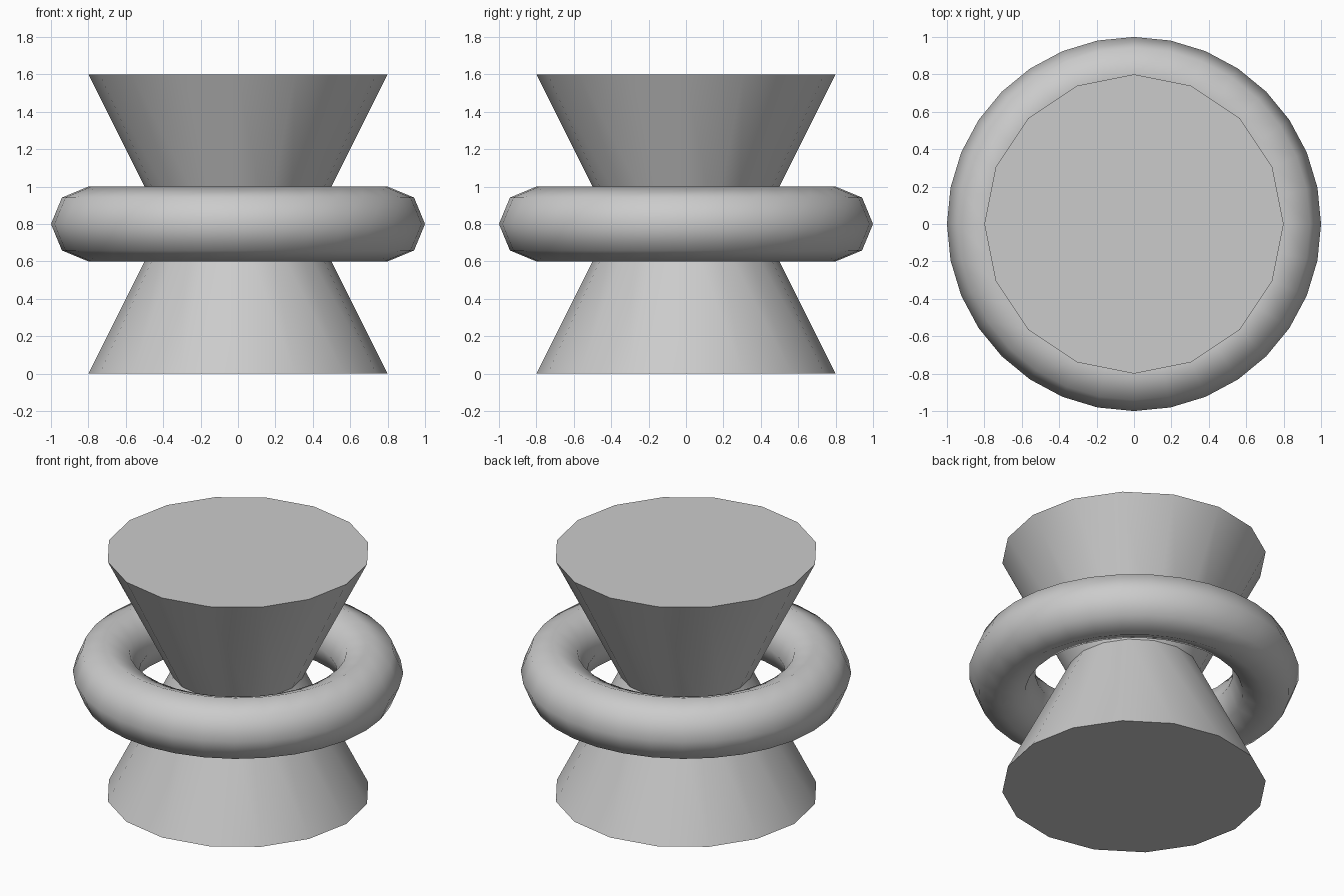
import bpy
import math

if "Cube" in bpy.data.objects:
    bpy.data.objects.remove(bpy.data.objects["Cube"])


def frustum(name, r_bottom, r_top, z_mid, height):
    bpy.ops.mesh.primitive_cone_add(vertices=16, radius1=r_bottom, radius2=r_top,
                                    depth=height, location=(0, 0, z_mid))
    obj = bpy.context.object
    obj.name = name
    bpy.ops.object.shade_smooth_by_angle(angle=math.radians(30))
    return obj


# Two flared halves meeting at a narrow waist
frustum("lower_flare", 0.8, 0.4, 0.4, 0.8)
frustum("upper_flare", 0.4, 0.8, 1.2, 0.8)

# Floating ring around the waist
bpy.ops.mesh.primitive_torus_add(major_radius=0.8, minor_radius=0.2,
                                 major_segments=32, minor_segments=8,
                                 location=(0, 0, 0.8))
ring = bpy.context.object
ring.name = "waist_ring"
bpy.ops.object.shade_smooth()
